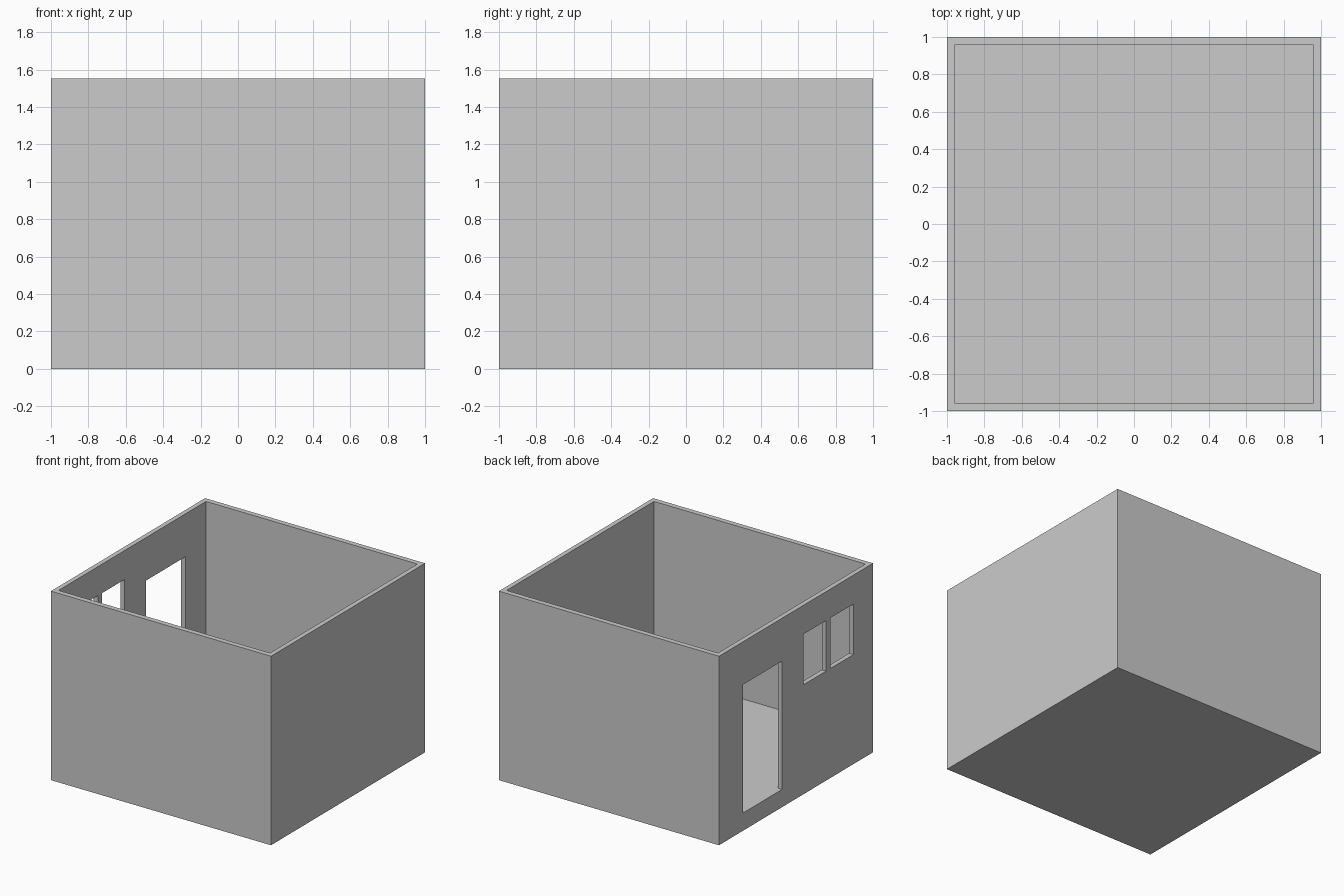
import bpy

if "Cube" in bpy.data.objects:
    bpy.data.objects.remove(bpy.data.objects["Cube"])

HEIGHT, FLOOR = 1.553, 0.146
IN_X, IN_Y = 0.961, 0.957   # inner half sizes of the room


def box(name, x0, x1, y0, y1, z0, z1):
    bpy.ops.mesh.primitive_cube_add(
        size=1, location=((x0 + x1) / 2, (y0 + y1) / 2, (z0 + z1) / 2))
    ob = bpy.context.object
    ob.name = name
    ob.scale = (x1 - x0, y1 - y0, z1 - z0)
    bpy.ops.object.transform_apply(location=True, rotation=True, scale=True)
    return ob


def cut(target, cutter):
    mod = target.modifiers.new("opening", 'BOOLEAN')
    mod.operation = 'DIFFERENCE'
    mod.solver = 'EXACT'
    mod.object = cutter
    bpy.context.view_layer.objects.active = target
    bpy.ops.object.modifier_apply(modifier=mod.name)
    bpy.data.objects.remove(cutter, do_unlink=True)


# Roofless room: solid block, hollowed above a raised floor
room = box("room_shell", -1, 1, -1, 1, 0, HEIGHT)
cut(room, box("room_cavity", -IN_X, IN_X, -IN_Y, IN_Y, FLOOR, HEIGHT + 0.5))

# Openings in the left wall: (name, y range, z range)
openings = [
    ("doorway", 0.18, 0.69, FLOOR, 1.20),
    ("back_window", -0.39, -0.10, 0.90, 1.315),
    ("front_window", -0.745, -0.445, 0.90, 1.315),
]
for name, y0, y1, z0, z1 in openings:
    cut(room, box(name, -1.2, -0.8, y0, y1, z0, z1))
